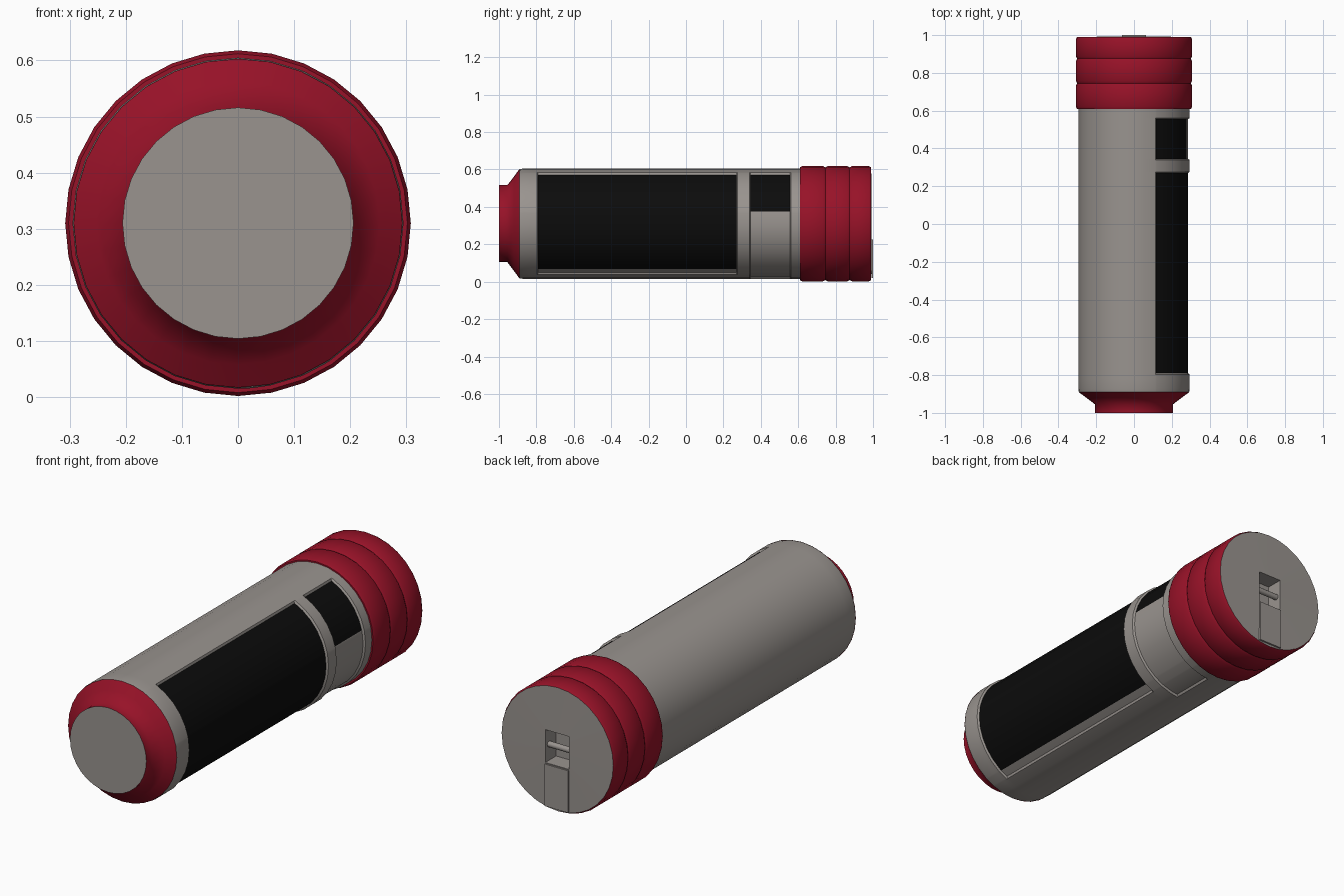
import bpy, bmesh, math

if "Cube" in bpy.data.objects:
    bpy.data.objects.remove(bpy.data.objects["Cube"])

CZ = 0.31          # height of the tube axis
STEP = 360 / 32    # main side count is 32


def material(name, rgb):
    m = bpy.data.materials.new(name)
    m.diffuse_color = (*rgb, 1)
    m.use_nodes = True
    m.node_tree.nodes["Principled BSDF"].inputs["Base Color"].default_value = m.diffuse_color
    return m


GREY = material("warm grey", (0.32, 0.295, 0.275))
RED = material("dark red", (0.31, 0.006, 0.021))
BLACK = material("black", (0.0035, 0.0035, 0.0035))


def smooth(ob, angle):
    bpy.ops.object.select_all(action='DESELECT')
    ob.select_set(True)
    bpy.context.view_layer.objects.active = ob
    bpy.ops.object.shade_smooth_by_angle(angle=math.radians(angle))


def tube(name, rows, angles, point, mats, rule=None, start=False, end=False, sharp=40):
    """Sweep rows round the y axis; point(row, angle) gives x, y, z from the axis."""
    bm = bmesh.new()
    rings = []
    for row in rows:
        pts = [point(row, a) for a in angles]
        rings.append([bm.verts.new((x, y, z + CZ)) for x, y, z in pts])
    n = len(angles)
    for i in range(len(rows) - 1):
        for j in range(n):
            k = (j + 1) % n
            f = bm.faces.new((rings[i][j], rings[i + 1][j], rings[i + 1][k], rings[i][k]))
            if rule:
                a2 = angles[k] if k else angles[0] + 360
                f.material_index = rule((rows[i], rows[i + 1]), (angles[j] + a2) / 2)
    if start:
        bm.faces.new(rings[0]).material_index = len(mats) - 1
    if end:
        bm.faces.new(rings[-1][::-1]).material_index = len(mats) - 1
    me = bpy.data.meshes.new(name)
    bm.to_mesh(me)
    bm.free()
    ob = bpy.data.objects.new(name, me)
    bpy.context.collection.objects.link(ob)
    for m in mats:
        me.materials.append(m)
    smooth(ob, sharp)
    return ob


def round_point(row, a):
    y, r = row
    return r * math.cos(math.radians(a)), y, r * math.sin(math.radians(a))


round_angles = [-180 + STEP * i for i in range(32)]

# nose: grey end disc, short red neck and flared red collar
tube("nose", [(-1.0, 0.206), (-0.955, 0.206), (-0.92, 0.252), (-0.89, 0.293)],
     round_angles, round_point, [RED, GREY], start=True, sharp=60)

# body: grey tube with two shallow recesses on the right side
WALL = 0.006
RECESSES = [(-0.79, 0.27, -66, 66), (0.345, 0.555, -85, 66)]
BLACKS = [(-0.79, 0.27, -58, 66), (0.345, 0.555, 13, 66)]
body_rows = [-0.89, -0.87, -0.82]
for y0, y1, _, _ in RECESSES:
    body_rows += [y0 - WALL, y0, y1, y1 + WALL]
body_rows.append(0.62)
body_angles = sorted(set(round_angles) | {-86.5, -85, -66, -58, 13, 66})


def body_point(y, a):
    r = 0.295
    if y == -0.89:
        r = 0.292
    for y0, y1, a0, a1 in RECESSES:
        if y0 <= y <= y1 and a0 <= a <= a1:
            r = 0.286
    return round_point((y, r), a)


def body_rule(ys, a):
    mid = sum(ys) / 2
    return int(any(y0 < mid < y1 and a0 < a < a1 for y0, y1, a0, a1 in BLACKS))


tube("body", body_rows, body_angles, body_point, [GREY, BLACK], body_rule, sharp=30)

# rear grip: three rounded red ridges
grip = [(0.61, 0.288), (0.61, 0.302)]
for y0, y1 in ((0.61, 0.745), (0.745, 0.875), (0.875, 0.99)):
    grip += [(y0 + 0.012, 0.308), (y1 - 0.012, 0.308), (y1, 0.301)]
tube("rear_grip", grip, round_angles, round_point, [RED], sharp=50)


# rear plate: grey disc with a rectangular pocket in the middle
def plate_point(row, a):
    kind, y = row
    c, s = math.cos(math.radians(a)), math.sin(math.radians(a))
    if kind == "rim":
        return 0.301 * c, y, 0.301 * s
    k = 1 / max(abs(c), abs(s))
    return 0.063 * c * k, y, 0.08 * s * k


tube("rear_plate", [("rim", 0.99), ("pocket", 0.993), ("pocket", 0.91)],
     round_angles, plate_point, [GREY], end=True, sharp=30)


def box(name, centre, size):
    bpy.ops.mesh.primitive_cube_add(size=1, location=centre)
    ob = bpy.context.object
    ob.name = name
    ob.scale = size
    ob.data.materials.append(GREY)


# strap bar across the pocket and the thin strip below it
bpy.ops.mesh.primitive_cylinder_add(vertices=12, radius=0.014, depth=0.126,
                                    location=(0, 0.965, CZ), rotation=(0, math.pi / 2, 0))
bar = bpy.context.object
bar.name = "strap_bar"
bar.data.materials.append(GREY)
smooth(bar, 40)
box("rear_strip", (0, 0.995, CZ - 0.187), (0.126, 0.009, 0.205))
